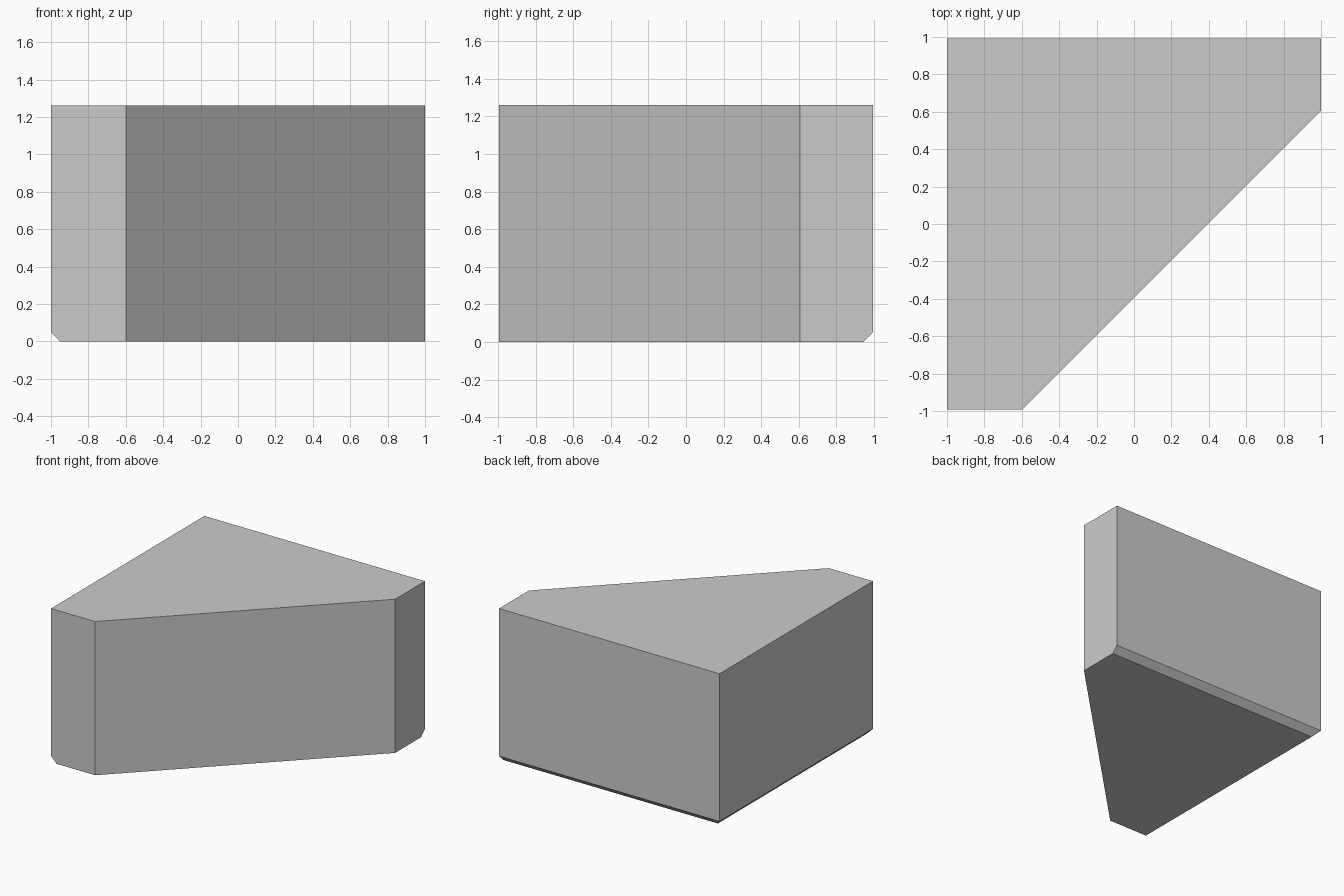
import bpy
import bmesh

if "Cube" in bpy.data.objects:
    bpy.data.objects.remove(bpy.data.objects["Cube"])

HEIGHT = 1.26
CHAMFER = 0.05
HALF_DEPTH = 0.993


def footprint(inset):
    # corner-cut plan; only the left and back sides are inset
    left, back = -1 + inset, HALF_DEPTH - inset
    return [(left, -HALF_DEPTH), (-0.6, -HALF_DEPTH), (1, 0.607), (1, back), (left, back)]


# Corner block: stacked plan rings, chamfered along the left and back base edges
bm = bmesh.new()
rings = [[bm.verts.new((x, y, z)) for x, y in footprint(inset)]
         for z, inset in ((0, CHAMFER), (CHAMFER, 0), (HEIGHT, 0))]
for low, high in zip(rings, rings[1:]):
    for i in range(5):
        j = (i + 1) % 5
        bm.faces.new((low[i], low[j], high[j], high[i]))
bm.faces.new(rings[0][::-1])
bm.faces.new(rings[-1])

# Merge the coplanar wall strips into single flat faces
bmesh.ops.dissolve_limit(bm, angle_limit=0.01, verts=bm.verts[:], edges=bm.edges[:])
bmesh.ops.recalc_face_normals(bm, faces=bm.faces[:])

mesh = bpy.data.meshes.new("corner_block")
bm.to_mesh(mesh)
bm.free()
bpy.context.collection.objects.link(bpy.data.objects.new("corner_block", mesh))
